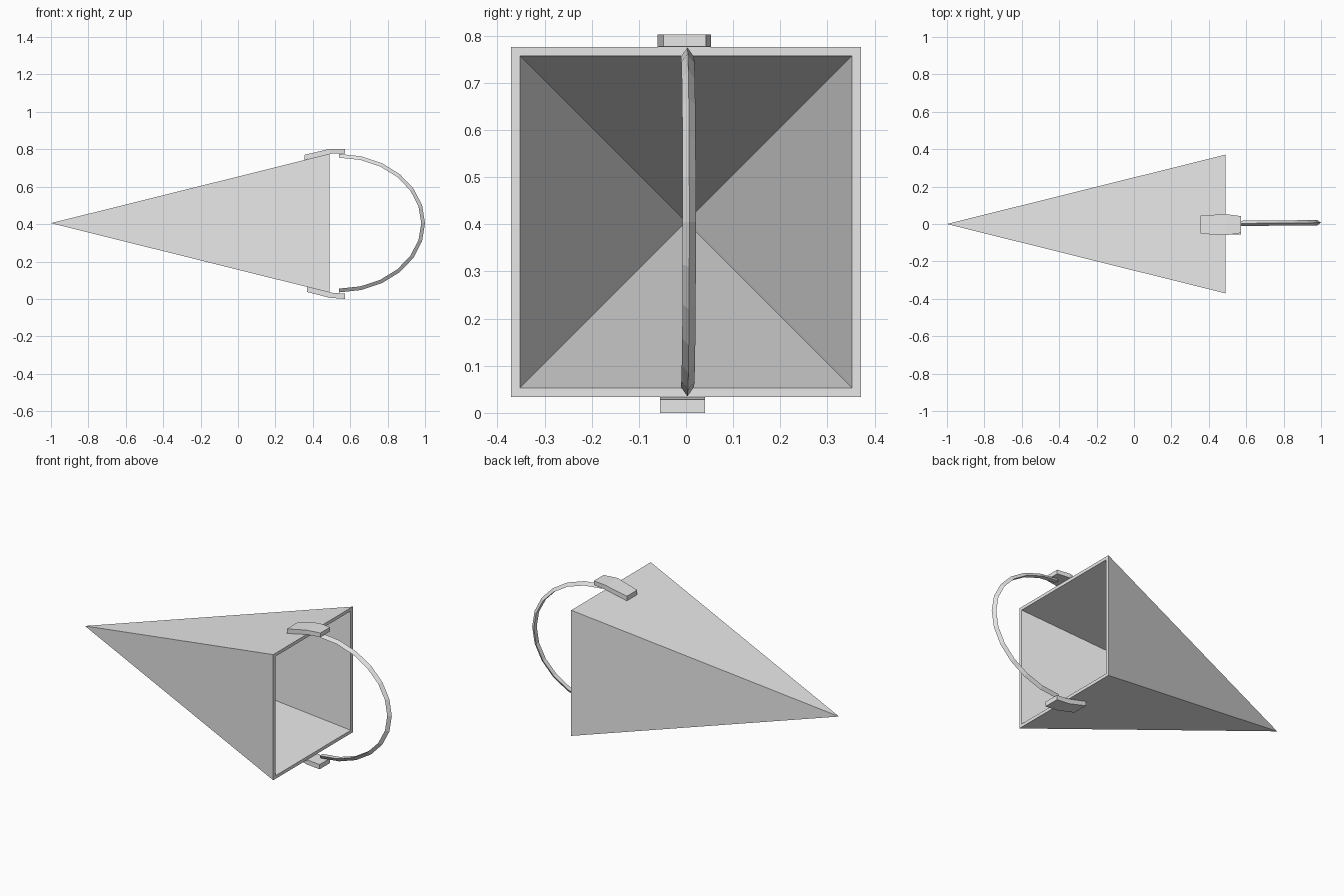
import bpy
import bmesh
import math

if "Cube" in bpy.data.objects:
    bpy.data.objects.remove(bpy.data.objects["Cube"], do_unlink=True)

MID_Z = 0.405   # height of the pyramid axis
RIM_X = 0.49    # plane of the open end

grey = bpy.data.materials.new("light grey")
grey.use_nodes = True
grey.diffuse_color = (0.8, 0.8, 0.8, 1)
grey.node_tree.nodes["Principled BSDF"].inputs["Base Color"].default_value = (0.8, 0.8, 0.8, 1)


def finish(name, bm):
    """Turn a bmesh into a flat-shaded object."""
    bmesh.ops.recalc_face_normals(bm, faces=bm.faces)
    mesh = bpy.data.meshes.new(name)
    bm.to_mesh(mesh)
    bm.free()
    mesh.materials.append(grey)
    obj = bpy.data.objects.new(name, mesh)
    bpy.context.collection.objects.link(obj)
    return obj


def loft(name, sections):
    """Join equal-sized cross-sections into a capped solid."""
    bm = bmesh.new()
    rings = [[bm.verts.new(p) for p in s] for s in sections]
    n = len(rings[0])
    for a, b in zip(rings, rings[1:]):
        for i in range(n):
            j = (i + 1) % n
            bm.faces.new((a[i], a[j], b[j], b[i]))
    bm.faces.new(rings[0])
    bm.faces.new(rings[-1])
    return finish(name, bm)


# Hollow square pyramid lying on its side, open toward +x
bm = bmesh.new()
rims = []
for half, apex_x in ((0.371, -1.0), (0.352, -0.924)):
    apex = bm.verts.new((apex_x, 0, MID_Z))
    rim = [bm.verts.new((RIM_X, sy * half, MID_Z + sz * half))
           for sy, sz in ((-1, -1), (1, -1), (1, 1), (-1, 1))]
    for i in range(4):
        bm.faces.new((apex, rim[i], rim[(i + 1) % 4]))
    rims.append(rim)
outer, inner = rims
for i in range(4):
    j = (i + 1) % 4
    bm.faces.new((outer[i], outer[j], inner[j], inner[i]))
finish("pyramid_shell", bm)

# Curved handle: triangular section with its ridge outward, on a half ellipse
sections = []
for k in range(13):
    t = math.pi * k / 12
    s, c = math.sin(t), math.cos(t)
    y = 0.003 + 0.004 * s

    def at(inset, side):
        return (0.54 + (0.46 - inset) * s, y + side, MID_Z + (0.37 - inset) * c)

    sections.append([at(0, 0), at(0.02, 0.014), at(0.02, -0.014)])
loft("handle", sections)


# Bent mounting tabs: (x, low y, high y, inner height, outer height) from axis
def tab(name, sign, stations):
    loft(name, [[(x, y0, MID_Z + sign * lo), (x, y1, MID_Z + sign * lo),
                 (x, y1, MID_Z + sign * hi), (x, y0, MID_Z + sign * hi)]
                for x, y0, y1, lo, hi in stations])


tab("top_tab", 1, [(0.355, -0.052, 0.045, 0.338, 0.365),
                   (0.49, -0.060, 0.053, 0.371, 0.397),
                   (0.572, -0.048, 0.042, 0.372, 0.397)])
tab("bottom_tab", -1, [(0.37, -0.055, 0.040, 0.341, 0.368),
                       (0.49, -0.055, 0.040, 0.371, 0.399),
                       (0.572, -0.055, 0.040, 0.377, 0.405)])
